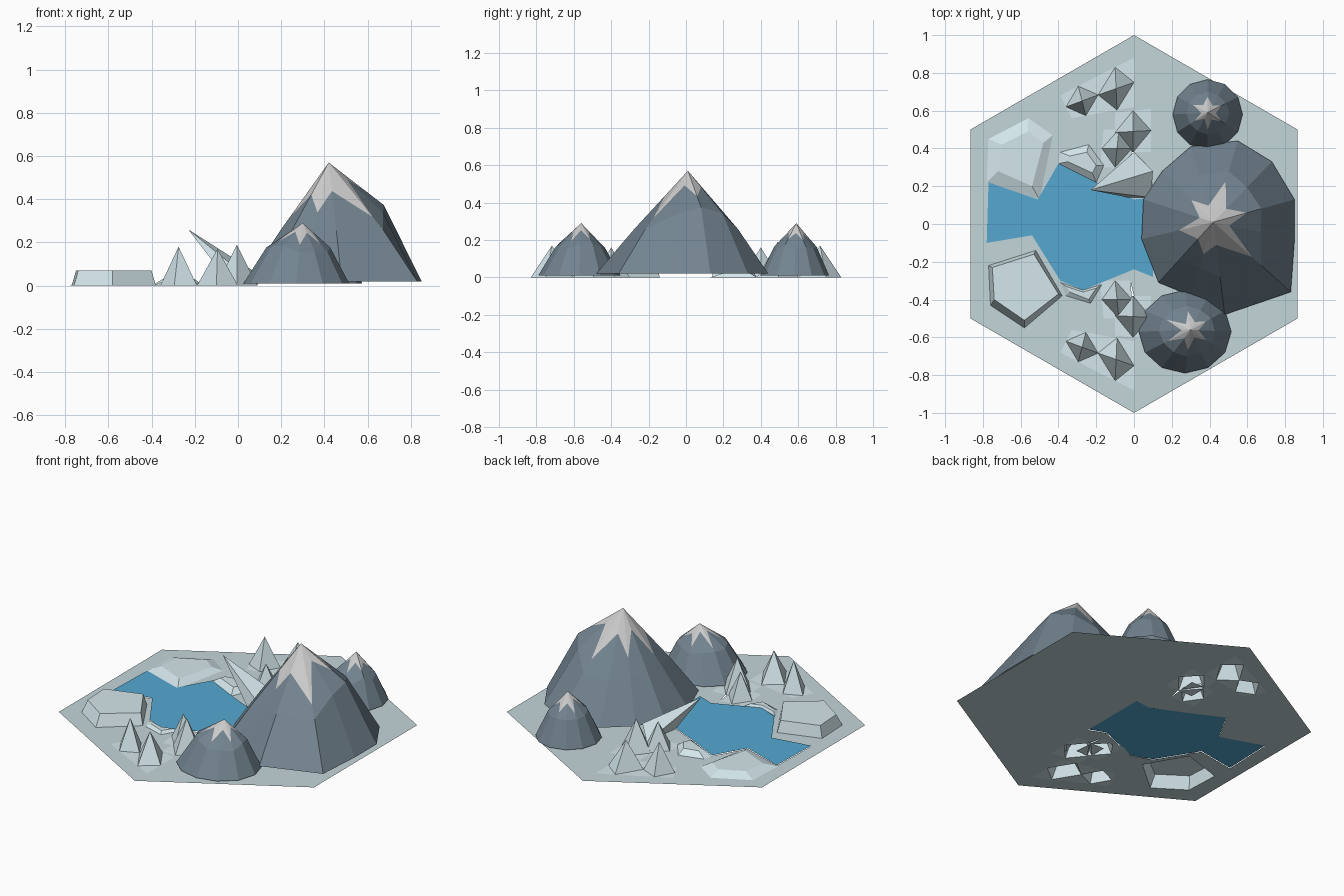
import bpy, bmesh, math, random
from mathutils import Vector

if "Cube" in bpy.data.objects:
    bpy.data.objects.remove(bpy.data.objects["Cube"])

random.seed(4)


def material(name, rgb):
    m = bpy.data.materials.new(name)
    m.diffuse_color = (*rgb, 1)
    m.use_nodes = True
    m.node_tree.nodes["Principled BSDF"].inputs["Base Color"].default_value = m.diffuse_color
    return m


FROST = material("frost", (0.55, 0.67, 0.70))
ICE = material("ice", (0.66, 0.80, 0.84))
ROCK = material("rock", (0.17, 0.23, 0.28))
SNOW = material("snow", (0.66, 0.68, 0.69))
WATER = material("water", (0.09, 0.39, 0.64))


def mesh_object(name, verts, faces, mats, slots=None):
    me = bpy.data.meshes.new(name)
    me.from_pydata([tuple(v) for v in verts], [], faces)
    for m in mats:
        me.materials.append(m)
    for i, s in enumerate(slots or []):
        me.polygons[i].material_index = s
    ob = bpy.data.objects.new(name, me)
    bpy.context.collection.objects.link(ob)
    return ob


def mirrored(points, s):
    return [(x, y * s) for x, y in points]


def flat(name, loops, z, mat):
    """Flat sheet; loops after the first are holes."""
    bm = bmesh.new()
    edges = []
    for loop in loops:
        vs = [bm.verts.new((x, y, z)) for x, y in loop]
        edges += [bm.edges.new((vs[i - 1], vs[i])) for i in range(len(vs))]
    bmesh.ops.triangle_fill(bm, use_beauty=True, edges=edges, normal=(0, 0, 1))
    for f in bm.faces:
        f.normal_update()
        if f.normal.z < 0:
            f.normal_flip()
    me = bpy.data.meshes.new(name)
    bm.to_mesh(me)
    bm.free()
    me.materials.append(mat)
    bpy.context.collection.objects.link(bpy.data.objects.new(name, me))


def slab(name, low, top, h, mat):
    """Low chunk with sloping sides between two outlines."""
    n = len(low)
    verts = [(x, y, 0) for x, y in low] + [(x, y, h) for x, y in top]
    faces = [(i, (i + 1) % n, n + (i + 1) % n, n + i) for i in range(n)]
    mesh_object(name, verts, faces + [tuple(range(n, 2 * n))], [mat])


def spike(name, corners, h):
    """Pointed shard on a four-cornered patch, ridges running to edge middles."""
    c = [Vector((x, y, 0)) for x, y in corners]
    mids = [(c[i] + c[(i + 1) % 4]) / 2 for i in range(4)]
    apex = sum(c, Vector()) / 4 + Vector((0, 0, h))
    faces = []
    for i in range(4):
        j = (i + 1) % 4
        faces += [(8, 4 + i, 4 + j), (4 + i, j, 4 + j)]
    mesh_object(name, c + mids + [apex], faces, [ICE])


def mountain(name, peak, outline, foot, bulge, mid=0.6, caps=(0.36, 0.8)):
    """Faceted cone: peak, snow line, shoulder ring and foot ring."""
    p = Vector(peak)
    n = len(outline)
    snow, shoulder, base = [], [], []
    for i, (x, y) in enumerate(outline):
        b = Vector((x, y, foot))
        m = p.lerp(b, mid + random.uniform(-0.03, 0.03))
        m.z += bulge(math.atan2(y - p.y, x - p.x))
        snow.append(p.lerp(m, caps[i % 2] + random.uniform(-0.08, 0.08)))
        shoulder.append(m)
        base.append(b)
    faces, slots = [], []
    for i in range(n):
        j = (i + 1) % n
        a, b, c = 1, 1 + n, 1 + 2 * n
        faces += [(0, a + i, a + j), (b + i, b + j, a + j, a + i),
                  (c + i, c + j, b + j, b + i)]
        slots += [1, 0, 0]
    mesh_object(name, [p] + snow + shoulder + base, faces, [ROCK, SNOW], slots)


# Outlines of the lake and ice chunk
lake = [(-0.77, 0.22), (-0.51, 0.13), (-0.40, 0.32), (-0.20, 0.22), (0, 0.13),
        (0.10, 0.14), (0.10, -0.28), (0, -0.24), (-0.27, -0.35), (-0.39, -0.30),
        (-0.54, -0.06), (-0.78, -0.10)]
chunk_low = [(-0.77, -0.22), (-0.76, -0.43), (-0.58, -0.55), (-0.38, -0.38), (-0.52, -0.14)]
chunk_top = [(-0.75, -0.23), (-0.74, -0.40), (-0.58, -0.51), (-0.40, -0.37), (-0.53, -0.16)]

# Shard clusters, mirrored front to back
holes = [lake, chunk_low]
strip = [(-0.39, 0.68), (-0.33, 0.56), (-0.18, 0.587), (0, 0.62), (0, 0.88), (-0.20, 0.78)]
corner_a = [(0.09, 0.61), (-0.10, 0.59), (-0.10, 0.38), (0.09, 0.38)]
corner_b = [(0, 0.50), (-0.16, 0.50), (-0.18, 0.30), (-0.02, 0.30)]
for s, side in ((1, "back"), (-1, "front")):
    q = mirrored(strip, s)
    a, b = mirrored(corner_a, s), mirrored(corner_b, s)
    sets = [([q[0], q[1], q[2], q[5]], 0.18), ([q[5], q[2], q[3], q[4]], 0.17),
            (a, 0.19), (b, 0.16)]
    for k, (corners, h) in enumerate(sets):
        spike(f"{side}_ice_shard_{k + 1}", corners if s > 0 else corners[::-1], h)
    holes.append(q)
    holes.append(mirrored([corner_a[0], corner_a[1], (-0.10, 0.50), corner_b[1],
                           corner_b[2], corner_b[3], (0, 0.38), corner_a[3]], s))

# Hexagonal ground with openings, and the lake
hexagon = [(math.sin(i * math.pi / 3), math.cos(i * math.pi / 3)) for i in range(6)]
flat("hex_ground", [hexagon] + holes, 0, FROST)
flat("lake", [lake], 0.004, WATER)

# Ice chunk, snow mound and low banks
slab("ice_chunk", chunk_low, chunk_top, 0.07, ICE)
slab("snow_mound", [(-0.78, 0.22), (-0.50, 0.13), (-0.43, 0.47), (-0.56, 0.56), (-0.77, 0.45)],
     [(-0.72, 0.28), (-0.54, 0.20), (-0.48, 0.43), (-0.56, 0.49), (-0.70, 0.42)], 0.025, ICE)
slab("back_bank", [(-0.40, 0.32), (-0.20, 0.22), (-0.16, 0.31), (-0.24, 0.42), (-0.39, 0.38)],
     [(-0.35, 0.33), (-0.22, 0.27), (-0.20, 0.31), (-0.25, 0.38), (-0.34, 0.36)], 0.03, ICE)
slab("front_bank", [(-0.39, -0.31), (-0.36, -0.38), (-0.23, -0.42), (-0.17, -0.32), (-0.27, -0.35)],
     [(-0.36, -0.33), (-0.34, -0.36), (-0.24, -0.40), (-0.20, -0.34), (-0.27, -0.36)], 0.015, ICE)

# Leaning ice blade
mesh_object("leaning_blade",
            [(-0.23, 0.18, 0.26), (0, 0.38, 0), (0.10, 0.28, 0.05),
             (0.09, 0.14, 0), (-0.03, 0.14, 0)],
            [(0, 2, 1), (0, 3, 2), (0, 4, 3), (0, 1, 4)], [ICE])

# Large mountain with a shoulder on its outer side
big = [(0.85, -0.08), (0.85, 0.13), (0.73, 0.33), (0.55, 0.44), (0.30, 0.41), (0.15, 0.28),
       (0.05, 0.13), (0.04, -0.08), (0.13, -0.31), (0.30, -0.38), (0.48, -0.48), (0.83, -0.36)]
mountain("large_mountain", (0.42, 0.01, 0.57), big, 0.02,
         lambda a: 0.01 + 0.12 * max(0, math.cos(a - 0.3)) ** 3, caps=(0.4, 0.75))


# Two small mountains
def ring(cx, cy, rx, ry, n=12):
    return [(cx + rx * math.cos(2 * math.pi * i / n), cy + ry * math.sin(2 * math.pi * i / n))
            for i in range(n)]


mountain("small_mountain_back", (0.39, 0.59, 0.29), ring(0.39, 0.58, 0.185, 0.185), 0.01,
         lambda a: 0.045 + random.uniform(-0.015, 0.015))
mountain("small_mountain_front", (0.30, -0.56, 0.29), ring(0.27, -0.57, 0.245, 0.22), 0.01,
         lambda a: 0.045 + random.uniform(-0.015, 0.015))
